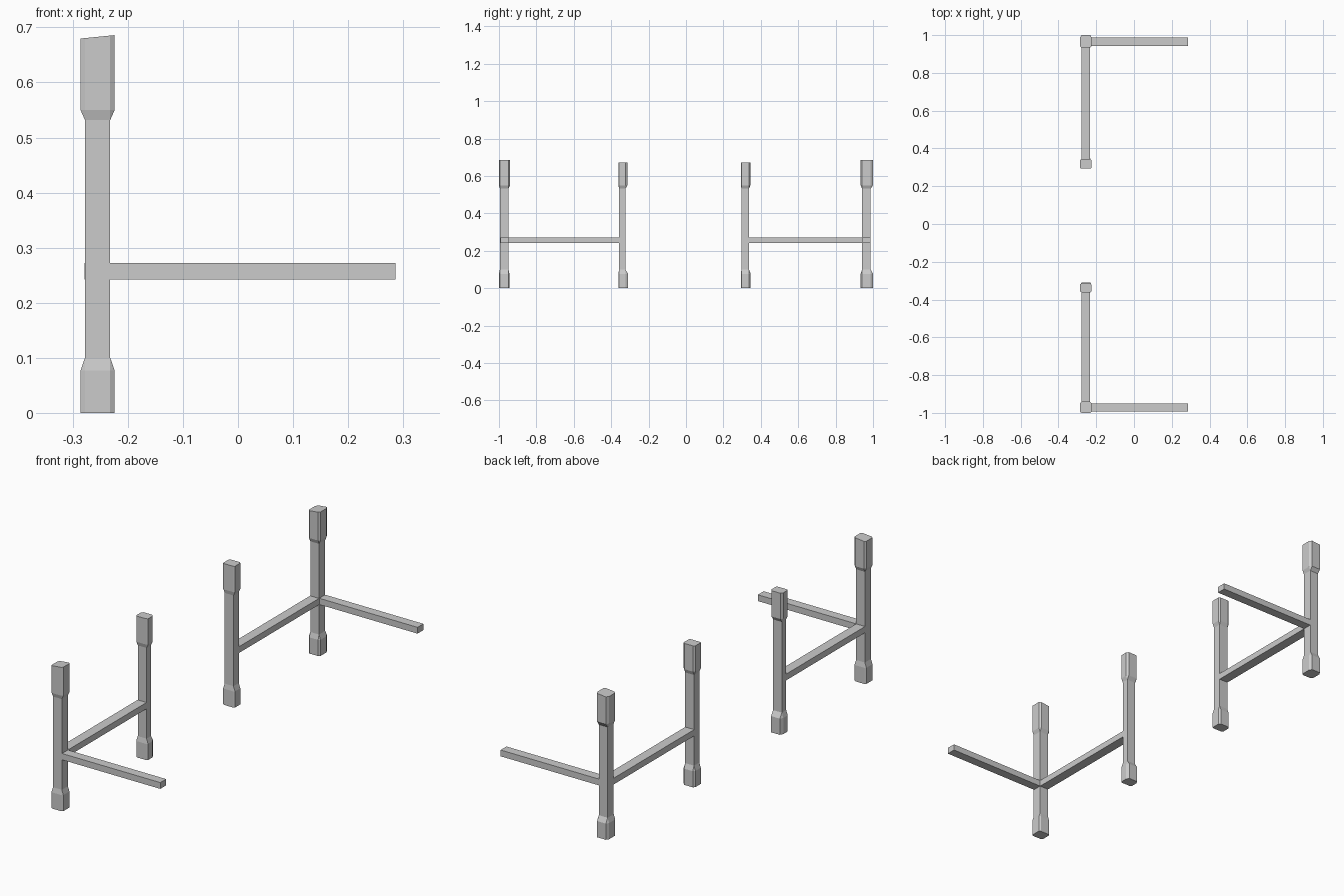
import bpy, bmesh

if "Cube" in bpy.data.objects:
    bpy.data.objects.remove(bpy.data.objects["Cube"])


def finish(bm, name):
    bmesh.ops.remove_doubles(bm, verts=bm.verts, dist=1e-4)
    bmesh.ops.recalc_face_normals(bm, faces=bm.faces)
    mesh = bpy.data.meshes.new(name)
    bm.to_mesh(mesh)
    bm.free()
    obj = bpy.data.objects.new(name, mesh)
    bpy.context.collection.objects.link(obj)
    return obj


def ring(bm, xs, ys, z, core_x, core_y, slope=0.0):
    """Octagon whose flat sides match the square shaft, so it can blend into it."""
    (x0, x1), (y0, y1) = xs, ys
    (a, b), (c, d) = core_x, core_y
    pts = [(a, y0), (b, y0), (x1, c), (x1, d), (b, y1), (a, y1), (x0, d), (x0, c)]
    return [bm.verts.new((x, y, z + slope * (x - x1))) for x, y in pts]


def leg(name, head_y, shaft_y, foot_y, height, slope):
    wide, core = (-0.286, -0.224), (-0.278, -0.232)
    levels = [(wide, foot_y, 0), (wide, foot_y, 0.077), (core, shaft_y, 0.1),
              (core, shaft_y, 0.532), (wide, head_y, 0.55), (wide, head_y, height)]
    bm = bmesh.new()
    rings = [ring(bm, xs, ys, z, core, shaft_y, slope if z == height else 0)
             for xs, ys, z in levels]
    for lo, hi in zip(rings, rings[1:]):
        for i in range(8):
            j = (i + 1) % 8
            bm.faces.new((lo[i], lo[j], hi[j], hi[i]))
    bm.faces.new(rings[0][::-1])
    bm.faces.new(rings[-1])
    return finish(bm, name)


def bar(name, xs, ys, zs=(0.242, 0.272)):
    bm = bmesh.new()
    bmesh.ops.create_cube(bm, size=1)
    for v in bm.verts:
        v.co = [r[0] if c < 0 else r[1] for c, r in zip(v.co, (xs, ys, zs))]
    return finish(bm, name)


# Posts with flared heads and feet
leg("front_outer_leg", (-1.0, -0.941), (-0.995, -0.949), (-1.0, -0.944), 0.686, 0.1)
leg("front_inner_leg", (-0.362, -0.313), (-0.357, -0.324), (-0.362, -0.309), 0.673, 0)
leg("back_inner_leg", (0.293, 0.344), (0.297, 0.337), (0.293, 0.346), 0.673, 0)
leg("back_outer_leg", (0.934, 1.0), (0.941, 0.987), (0.934, 1.0), 0.686, 0.1)

# Side rails joining each pair of posts
bar("front_side_rail", (-0.279, -0.232), (-0.95, -0.355))
bar("back_side_rail", (-0.279, -0.232), (0.336, 0.943))

# Long rails reaching across the width
bar("front_cross_rail", (-0.234, 0.286), (-0.993, -0.949))
bar("back_cross_rail", (-0.234, 0.286), (0.943, 0.987))
